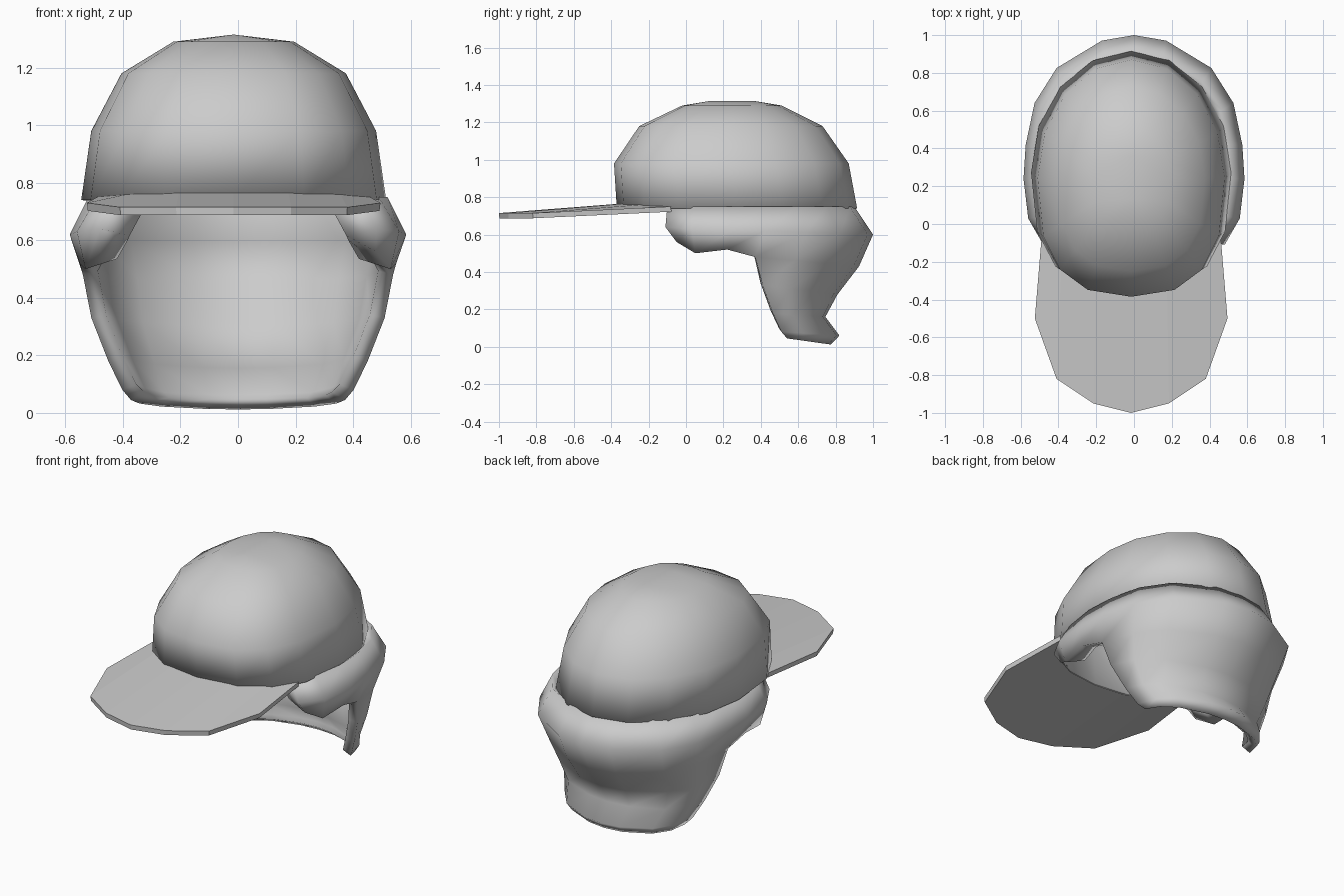
import bpy
from math import cos, sin, tau, copysign

cube = bpy.data.objects.get("Cube")
if cube:
    bpy.data.objects.remove(cube)

grey = bpy.data.materials.new("plain grey")
grey.use_nodes = True
grey.diffuse_color = (0.6, 0.6, 0.6, 1)
grey.node_tree.nodes["Principled BSDF"].inputs["Base Color"].default_value = (0.6, 0.6, 0.6, 1)


def make(name, verts, faces, thickness, smooth=True):
    """Build a sheet and thicken it inward."""
    mesh = bpy.data.meshes.new(name)
    mesh.from_pydata(verts, [], faces)
    mesh.materials.append(grey)
    for poly in mesh.polygons:
        poly.use_smooth = smooth
    obj = bpy.data.objects.new(name, mesh)
    bpy.context.collection.objects.link(obj)
    solid = obj.modifiers.new("thickness", 'SOLIDIFY')
    solid.thickness = thickness
    solid.offset = -1
    return obj


def quad(r, k, n, wrap=False):
    k2 = (k + 1) % n if wrap else k + 1
    return (r * n + k, r * n + k2, (r + 1) * n + k2, (r + 1) * n + k)


SHIFT = -0.015  # the cap sits slightly to one side

# Cap crown: stacked rings (height, half width, front, back), squarer at the front
SIDES = 16
rings = [(0.74, 0.53, -0.37, 0.915), (0.98, 0.495, -0.385, 0.87),
         (1.18, 0.39, -0.25, 0.73), (1.29, 0.21, -0.02, 0.51)]
verts = []
for z, half, front, back in rings:
    for i in range(SIDES):
        c, s = cos(tau * i / SIDES), sin(tau * i / SIDES)
        if s < -0.01:
            c, s = copysign(abs(c) ** 0.8, c), -abs(s) ** 0.75
        verts.append((SHIFT + half * c, (front + back) / 2 + (back - front) / 2 * s, z))
faces = [quad(r, k, SIDES, True) for r in range(len(rings) - 1) for k in range(SIDES)]
last = (len(rings) - 1) * SIDES
# Short ridge closing the top
front_top, back_top = len(verts), len(verts) + 1
verts += [(SHIFT, 0.13, 1.315), (SHIFT, 0.36, 1.315)]
for k in range(SIDES):
    tip = back_top if k < SIDES // 2 else front_top
    faces.append((last + k, last + (k + 1) % SIDES, tip))
faces.append((last, back_top, front_top))
faces.append((last + SIDES // 2, front_top, back_top))
make("cap_crown", verts, faces, 0.025)

# Brim: mirrored outer edge joined to the front of the crown
outer = [(0.51, -0.5, 0.73), (0.395, -0.82, 0.715), (0.2, -0.95, 0.715), (0, -1, 0.715)]
inner = [(0.475, -0.08, 0.75), (0.37, -0.24, 0.76), (0.19, -0.335, 0.765), (0, -0.355, 0.765)]


def mirrored(half):
    return [(-x, y, z) for x, y, z in half] + half[-2::-1]


verts = [(x + SHIFT, y, z) for x, y, z in mirrored(outer) + mirrored(inner)]
make("cap_brim", verts, [quad(0, k, 7) for k in range(6)], 0.028, smooth=False)

# Hair: columns run from the sideburn to the nape, rows run downward
# Sideburn columns are given as points for the top three rows
sideburn = [
    [(0.43, -0.10, 0.75), (0.48, -0.11, 0.64), (0.48, -0.05, 0.56)],
    [(0.49, 0.04, 0.75), (0.56, 0.03, 0.63), (0.53, 0.05, 0.50)],
    [(0.52, 0.24, 0.75), (0.585, 0.24, 0.62), (0.55, 0.22, 0.52)],
]
# Nape rows: front height, back height, half width, front, back
nape = [(0.75, 0.75, 0.52, 0.42, 0.90), (0.62, 0.60, 0.585, 0.42, 1.0),
        (0.48, 0.43, 0.55, 0.37, 0.925), (0.33, 0.28, 0.52, 0.41, 0.81),
        (0.18, 0.16, 0.46, 0.465, 0.745), (0.08, 0.06, 0.41, 0.51, 0.82),
        (0.045, 0.012, 0.38, 0.54, 0.775)]
spread = [(0.98, 0), (0.90, 0.38), (0.70, 0.70), (0.29, 0.95), (0, 1)]
verts, faces = [], []
for r, (zf, zb, half, front, back) in enumerate(nape):
    row = [col[min(r, 2)] for col in sideburn]
    row += [(half * fx, front + (back - front) * fy, zf + (zb - zf) * fy) for fx, fy in spread]
    verts += mirrored(row)
COLS = 15
for r in range(len(nape) - 1):
    skip = 0 if r < 2 else 3
    faces += [quad(r, k, COLS) for k in range(skip, COLS - 1 - skip)]
# Drop the unused points below the sideburns
used = sorted({i for f in faces for i in f})
index = {old: new for new, old in enumerate(used)}
hair = make("hair", [verts[i] for i in used],
            [tuple(index[i] for i in f) for f in faces], 0.12)

# Thick sideburns, thinner nape
group = hair.vertex_groups.new(name="thickness")
for new, old in enumerate(used):
    col = min(old % COLS, COLS - 1 - old % COLS)
    group.add([new], 1.0 if col < 2 else 0.8 if col == 2 else 0.45, 'REPLACE')
hair.modifiers["thickness"].vertex_group = "thickness"
